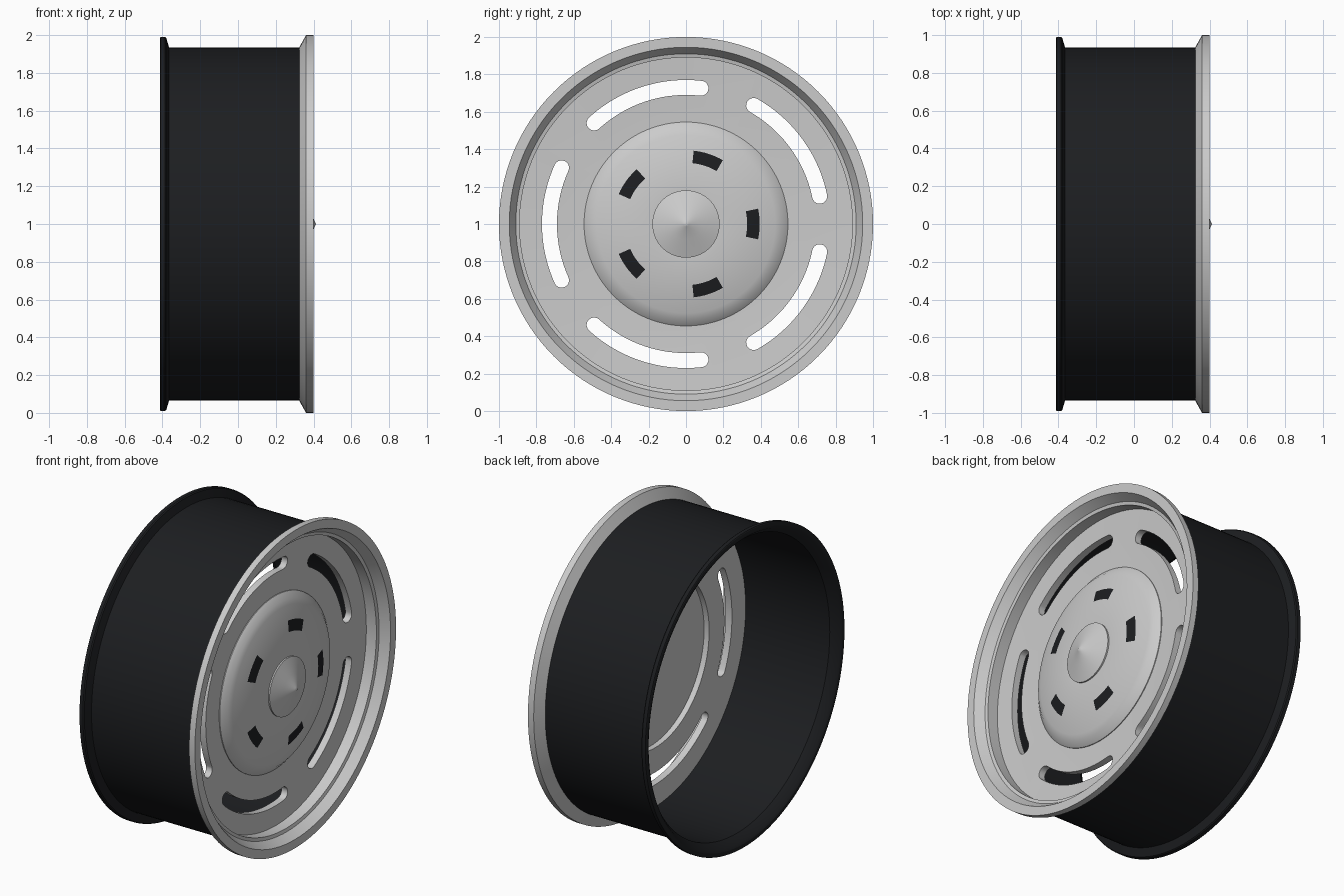
import bpy, bmesh, math
from math import sin, cos, pi, radians
from mathutils import Vector

if "Cube" in bpy.data.objects:
    bpy.data.objects.remove(bpy.data.objects["Cube"])

SEG = 128
black = bpy.data.materials.new("black_paint")
black.diffuse_color = (0.012, 0.013, 0.015, 1)
black.use_nodes = True
black.node_tree.nodes["Principled BSDF"].inputs["Base Color"].default_value = black.diffuse_color


def finish(name, bm, mat=None, smooth=True):
    bmesh.ops.remove_doubles(bm, verts=bm.verts, dist=1e-5)
    bmesh.ops.recalc_face_normals(bm, faces=bm.faces)
    me = bpy.data.meshes.new(name)
    bm.to_mesh(me)
    bm.free()
    ob = bpy.data.objects.new(name, me)
    bpy.context.collection.objects.link(ob)
    if mat:
        me.materials.append(mat)
    if smooth:
        shade(ob)
    return ob


def shade(ob):
    bpy.ops.object.select_all(action='DESELECT')
    ob.select_set(True)
    bpy.context.view_layer.objects.active = ob
    bpy.ops.object.shade_smooth_by_angle(angle=radians(25))


def polar(x, r, a):
    return Vector((x, r * cos(a), 1 + r * sin(a)))


def lathe(name, profile, mat=None, smooth=True):
    """Spin a closed (x, radius) profile around the wheel axis."""
    bm = bmesh.new()
    rings = [[bm.verts.new(polar(x, r, 2 * pi * i / SEG)) for i in range(SEG)]
             if r > 0 else [bm.verts.new((x, 0, 1))] * SEG for x, r in profile]
    for a, b in zip(rings, rings[1:] + rings[:1]):
        for i in range(SEG):
            j = (i + 1) % SEG
            vs = list(dict.fromkeys((a[i], a[j], b[j], b[i])))
            if len(vs) > 2:
                bm.faces.new(vs)
    return finish(name, bm, mat, smooth)


# black barrel with rolled back flange
lathe("barrel", [(.33, .935), (-.365, .935), (-.38, .985), (-.387, .99),
                 (-.41, .99), (-.413, .985), (-.413, .965), (-.405, .95),
                 (-.36, .915), (.33, .915)], black)

# front lip and face disc in one piece
face = lathe("rim_face", [(.325, .937), (.36, 1.0), (.40, 1.0), (.40, .945),
                          (.345, .91), (.34, .89), (.27, .89), (.25, .545),
                          (.25, .53), (.21, .53), (.225, .914), (.325, .914)],
             smooth=False)

# five curved slots cut through the disc
bm = bmesh.new()
half, mid, rad = radians(24.3), .73, .04
for k in range(5):
    c = pi + k * 2 * pi / 5
    pts = [(mid + rad, c - half + 2 * half * i / 20) for i in range(21)]
    outline = [polar(.1, r, a) for r, a in pts]
    for end, start in ((c + half, 0), (c - half, pi)):
        centre = polar(.1, mid, end)
        for i in range(1, 10):
            t = end + start + pi * i / 10
            outline.append(centre + Vector((0, rad * cos(t), rad * sin(t))))
        if start == 0:
            outline += [polar(.1, mid - rad, a) for _, a in reversed(pts)]
    f = bm.faces.new([bm.verts.new(p) for p in outline])
    ext = bmesh.ops.extrude_face_region(bm, geom=[f])["geom"]
    bmesh.ops.translate(bm, vec=(.3, 0, 0),
                        verts=[v for v in ext if isinstance(v, bmesh.types.BMVert)])
cutter = finish("slot_cutter", bm, smooth=False)
mod = face.modifiers.new("slots", 'BOOLEAN')
mod.object = cutter
mod.solver = 'EXACT'
bpy.context.view_layer.objects.active = face
bpy.ops.object.modifier_apply(modifier="slots")
bpy.data.objects.remove(cutter)
shade(face)


# domed hub cover with pointed centre cap
def dome(r):
    return .337 - .052 * ((r - .18) / .33) ** 2


radii = [.51 - .033 * i for i in range(11)]
lathe("hub_cover", [(.245, 0), (.245, .545), (.255, .545)]
      + [(dome(r), r) for r in radii] + [(.33, 0)])
lathe("centre_cap", [(.325, 0), (.325, .18), (.346, .18), (.36, .14),
                     (.38, .085), (.405, .015), (.413, 0)])

# five black windows following the dome
bm = bmesh.new()
for k in range(5):
    c = k * 2 * pi / 5
    grid = [[bm.verts.new(polar(dome(r) + .003, r, c + radians(-12 + 3 * i)))
             for i in range(9)] for r in (.327, .35, .372, .394)]
    for a, b in zip(grid, grid[1:]):
        for i in range(8):
            bm.faces.new((a[i], b[i], b[i + 1], a[i + 1]))
windows = finish("hub_windows", bm, black)
